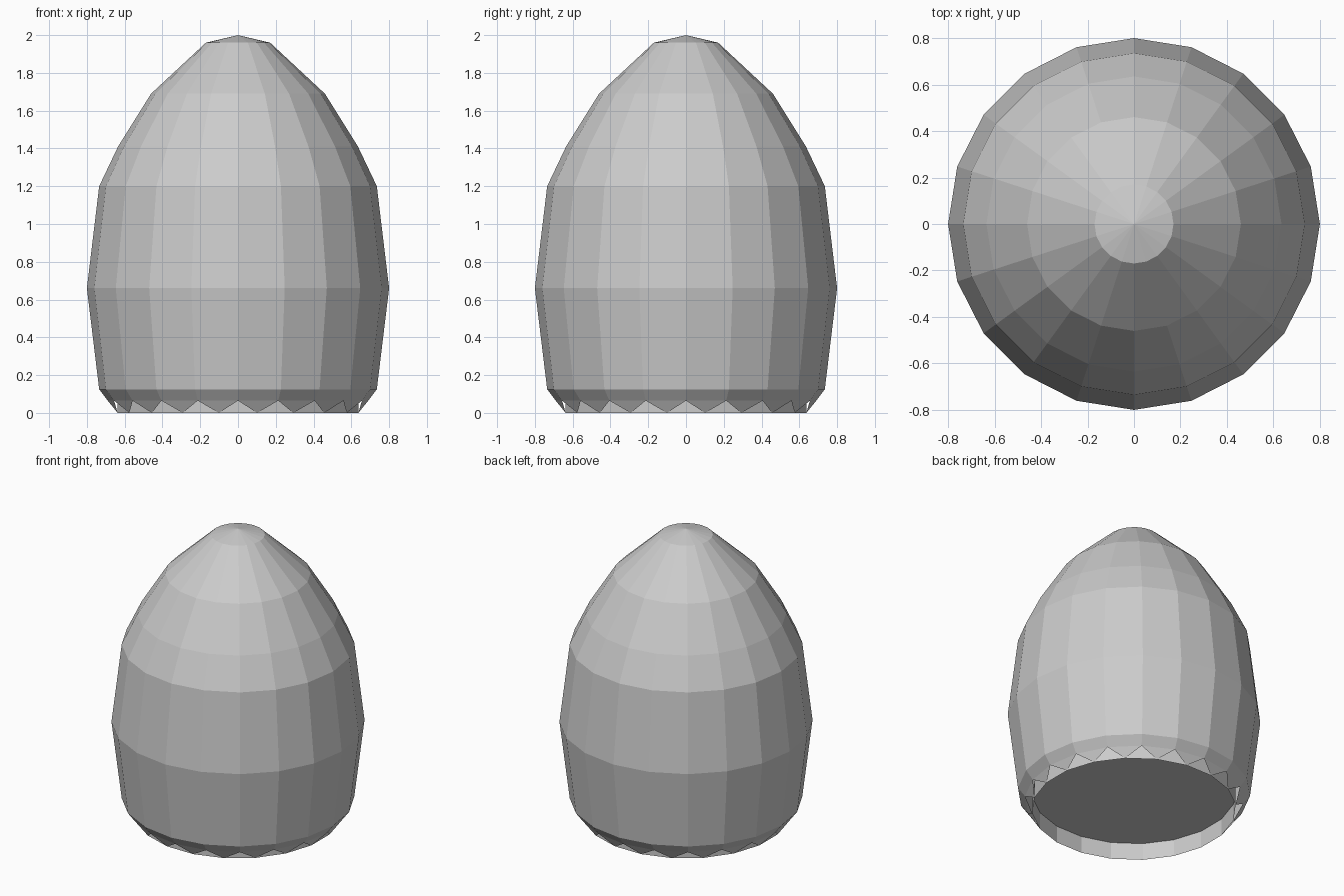
import bpy
import bmesh
import math

if "Cube" in bpy.data.objects:
    bpy.data.objects.remove(bpy.data.objects["Cube"])

SIDES = 20
STEP = 2 * math.pi / SIDES


def ring(bm, r, z, offset=0.0):
    return [bm.verts.new((r * math.cos((i + offset) * STEP),
                          r * math.sin((i + offset) * STEP), z))
            for i in range(SIDES)]


def bridge(bm, low, high):
    for i in range(SIDES):
        j = (i + 1) % SIDES
        bm.faces.new((low[i], low[j], high[j], high[i]))


def finish(bm, name):
    mesh = bpy.data.meshes.new(name)
    bm.to_mesh(mesh)
    bm.free()
    obj = bpy.data.objects.new(name, mesh)
    bpy.context.collection.objects.link(obj)
    return obj


# Faceted dome shell with a jagged lower rim
bm = bmesh.new()
profile = [(0.735, 0.125), (0.80, 0.66), (0.735, 1.20),
           (0.635, 1.41), (0.46, 1.69), (0.17, 1.96)]
rings = [ring(bm, r, z) for r, z in profile]
for low, high in zip(rings, rings[1:]):
    bridge(bm, low, high)
apex = bm.verts.new((0, 0, 2.0))
notches = ring(bm, 0.69, 0.065)
tips = ring(bm, 0.645, 0.0, 0.5)
for i in range(SIDES):
    j = (i + 1) % SIDES
    bm.faces.new((rings[-1][i], rings[-1][j], apex))
    bm.faces.new((notches[i], notches[j], rings[0][j], rings[0][i]))
    bm.faces.new((tips[i], notches[j], notches[i]))
finish(bm, "dome_shell")

# Recessed base: short inner wall and flat underside, facing inward and down
bm = bmesh.new()
low = ring(bm, 0.645, 0.0, 0.5)
high = ring(bm, 0.645, 0.118, 0.5)
bridge(bm, high, low)
bm.faces.new(high[::-1])
finish(bm, "recessed_base")
